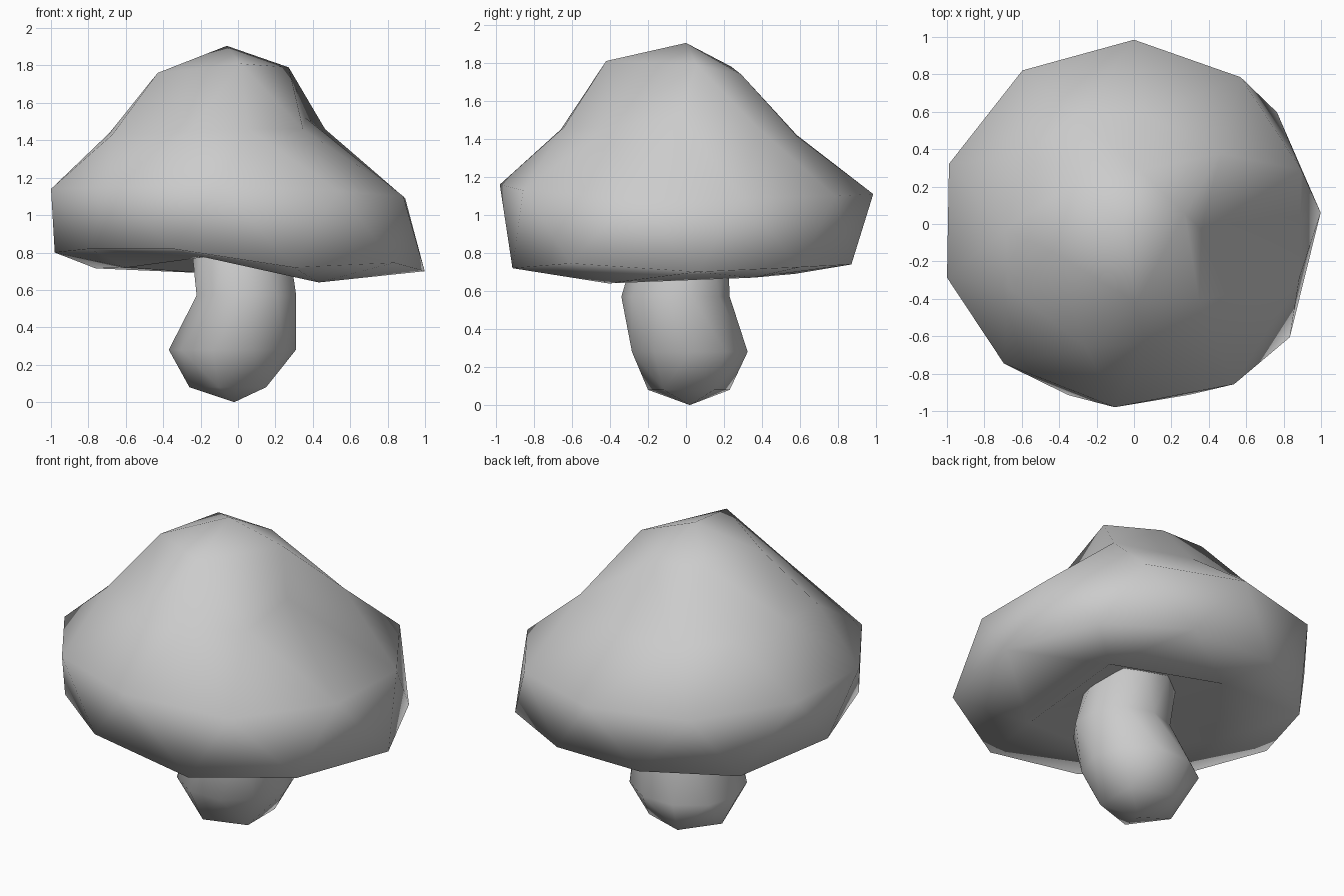
import bpy, bmesh, math

# latitudes of a 42-vertex ico sphere, from bottom pole to top pole
LEVELS = [-1, -0.851, -0.49, 0, 0.49, 0.851, 1]


def at(value, step):
    return value[step] if isinstance(value, list) else value


def sculpt_ico(name, layers):
    """Each layer: centre x, y, radius x, y, height z, then optional radius factor
    and twist in degrees; z, factor and twist may be lists around the ring."""
    bm = bmesh.new()
    bmesh.ops.create_icosphere(bm, subdivisions=2, radius=1)
    for v in bm.verts:
        i = min(range(7), key=lambda k: abs(LEVELS[k] - v.co.z))
        cx, cy, rx, ry, z, *extra = layers[i]
        factor, twist = extra or (1, 0)
        a = math.atan2(v.co.y, v.co.x) % (2 * math.pi)
        step = int(math.degrees(a) / 36 + (0.01 if i == 3 else 0.5)) % 10
        a += math.radians(at(twist, step))
        r = at(factor, step)
        v.co = (cx + rx * r * math.cos(a), cy + ry * r * math.sin(a), at(z, step))
    me = bpy.data.meshes.new(name)
    bm.to_mesh(me)
    bm.free()
    for p in me.polygons:
        p.use_smooth = True
    ob = bpy.data.objects.new(name, me)
    bpy.context.collection.objects.link(ob)
    return ob


# cap: hollow underside, lower rim, upper rim, bell, crown
under_z = [0, 0.67, 0, 0.69, 0, 0.72, 0, 0.775, 0, 0.64]
under_twist = [0, 0, 0, 0, 0, 0, 0, 0, 0, -7]
rim_z = [0.70, 0.725, 0.74, 0.74, 0.715, 0.80, 0.82, 0.82, 0.72, 0.745]
rim_r = [1.0, 0.97, 0.915, 0.915, 0.94, 0.98, 0.98, 0.98, 0.96, 1.03]
rim_twist = [3.5, 2, 0, 0, 0, 0, 0, -3, 0, 0]
upper_z = [1.09, 1.10, 1.11, 1.12, 1.15, 1.14, 1.15, 1.16, 1.13, 1.10]
upper_r = [0.94, 0.97, 0.985, 1.015, 1.04, 1.04, 1.02, 0.985, 1.01, 0.93]
upper_twist = [0, 0, 0, 0, 0, -2, -7, -6, -4, 0]
bell_z = [1.52, 1.46, 1.415, 1.42, 1.43, 1.44, 1.43, 1.45, 1.46, 1.46]
bell_r = [0.83, 1.19, 1, 1, 1, 0.96, 1.05, 1, 1, 1]
bell_twist = [0, -4, 0, 0, 0, 0, -9, 5, 0, 0]
crown_z = [1.79, 0, 1.74, 0, 1.78, 0, 1.76, 0, 1.81, 0]
crown_r = [0.386, 0, 0.364, 0, 0.352, 0, 0.345, 0, 0.387, 0]
crown_twist = [16, 0, -3, 0, -19, 0, -19, 0, -1, 0]
sculpt_ico("mushroom_cap", [
    (0, 0, 0, 0, 0.96),
    (0, 0, 0.59, 0.6, under_z, 1, under_twist),
    (0, 0, 1, 1, rim_z, rim_r, rim_twist),
    (0, 0, 1, 1, upper_z, upper_r, upper_twist),
    (-0.125, -0.03, 0.585, 0.645, bell_z, bell_r, bell_twist),
    (-0.1, -0.05, 1, 1, crown_z, crown_r, crown_twist),
    (-0.06, 0, 0, 0, 1.905),
])

# stem: bulbous foot bending up into the cap
sculpt_ico("mushroom_stem", [
    (-0.02, 0.02, 0, 0, 0),
    (-0.033, 0.015, 0.227, 0.226, 0.08),
    (-0.03, 0.02, 0.34, 0.32, 0.28),
    (0.045, -0.055, 0.28, 0.285, 0.57),
    (0.01, -0.02, 0.26, 0.25, 0.85),
    (0, 0, 0.18, 0.18, 1.05),
    (0, 0, 0, 0, 1.12),
])
